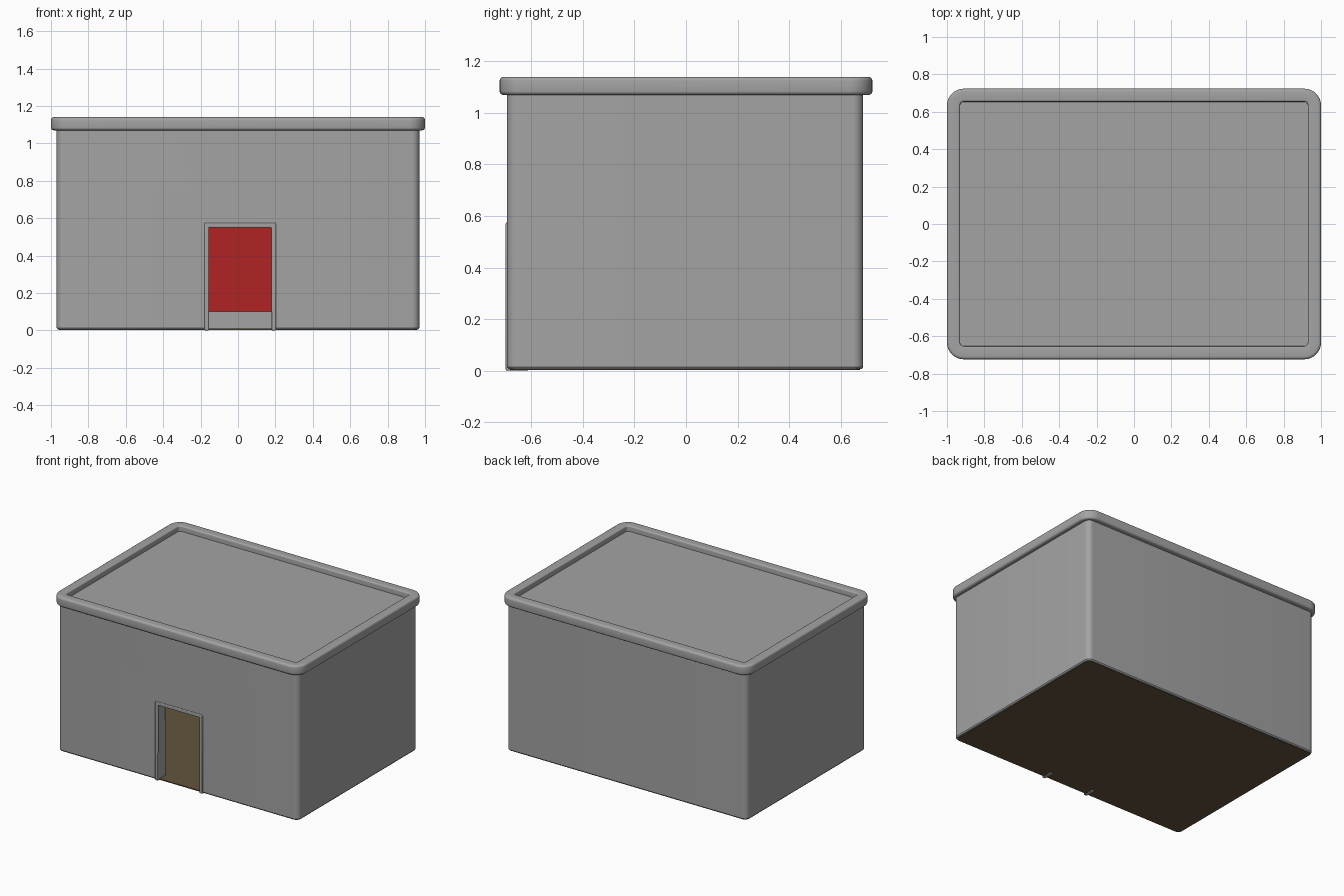
import bpy
import bmesh
from math import sin, cos, pi, radians

default = bpy.data.objects.get("Cube")
if default:
    bpy.data.objects.remove(default, do_unlink=True)


def material(name, rgb):
    m = bpy.data.materials.new(name)
    m.use_nodes = True
    m.diffuse_color = (*rgb, 1)
    bsdf = m.node_tree.nodes["Principled BSDF"]
    bsdf.inputs["Base Color"].default_value = (*rgb, 1)
    bsdf.inputs["Roughness"].default_value = 0.8
    return m


GREY = material("grey plaster", (0.37, 0.37, 0.37))
RED = material("red interior paint", (0.44, 0.017, 0.017))
BROWN = material("brown floor", (0.125, 0.086, 0.046))


def finish(name, bm, mats):
    bmesh.ops.recalc_face_normals(bm, faces=bm.faces)
    mesh = bpy.data.meshes.new(name)
    bm.to_mesh(mesh)
    bm.free()
    for m in mats:
        mesh.materials.append(m)
    obj = bpy.data.objects.new(name, mesh)
    bpy.context.collection.objects.link(obj)
    return obj


def activate(obj):
    bpy.ops.object.select_all(action='DESELECT')
    obj.select_set(True)
    bpy.context.view_layer.objects.active = obj


def smooth(obj):
    activate(obj)
    bpy.ops.object.shade_smooth_by_angle(angle=radians(35))


def arc(inset, z, r, start, end, steps=4):
    """Rounded edge of a profile, as (inset, z) points."""
    angles = [radians(start + (end - start) * i / steps) for i in range(steps + 1)]
    return [(inset - r * cos(a), z + r * sin(a)) for a in angles]


def sweep(name, half, radius, cy, profile, mats, closed=False, bands=None):
    """Sweep (inset, z) points around a rounded rectangle."""
    bm = bmesh.new()
    loops = []
    steps = 8
    for inset, z in profile:
        a, b = half[0] - inset, half[1] - inset
        r = max(radius - inset, 0.004)
        loop = []
        for quarter, (sx, sy) in enumerate([(1, 1), (-1, 1), (-1, -1), (1, -1)]):
            for i in range(steps + 1):
                t = pi / 2 * (quarter + i / steps)
                loop.append(bm.verts.new((sx * (a - r) + r * cos(t),
                                          cy + sy * (b - r) + r * sin(t), z)))
        loops.append(loop)
    pairs = list(zip(loops, loops[1:]))
    if closed:
        pairs.append((loops[-1], loops[0]))
    else:
        bm.faces.new(loops[0])
        bm.faces.new(loops[-1])
    n = len(loops[0])
    for band, (low, high) in enumerate(pairs):
        for i in range(n):
            j = (i + 1) % n
            f = bm.faces.new((low[i], low[j], high[j], high[i]))
            f.material_index = (bands or {}).get(band, 0)
    return finish(name, bm, mats)


def extrude_xz(name, points, y0, y1):
    """Extrude an outline in the front plane from y0 to y1."""
    bm = bmesh.new()
    face = bm.faces.new([bm.verts.new((x, y0, z)) for x, z in points])
    out = bmesh.ops.extrude_face_region(bm, geom=[face])
    verts = [g for g in out["geom"] if isinstance(g, bmesh.types.BMVert)]
    bmesh.ops.translate(bm, verts=verts, vec=(0, y1 - y0, 0))
    return finish(name, bm, [GREY])


HALF, CORNER, CY, THICK = (0.97, 0.6915), 0.04, -0.0035, 0.07
LEFT, RIGHT, HEAD, TRIM = -0.155, 0.178, 0.55, 0.025

# Walls: grey outside, red inside
walls = sweep("walls", HALF, CORNER, CY,
              [(0.006, 0.006), (0, 0.014), (0, 1.075),
               (THICK, 1.075), (THICK, 0.006)],
              [GREY, RED], closed=True, bands={3: 1})

# Skirting board inside the room
skirting = sweep("skirting_board", HALF, CORNER, CY,
                 [(THICK - 0.01, 0.008), (THICK - 0.01, 0.1),
                  (THICK + 0.01, 0.1), (THICK + 0.01, 0.008)],
                 [GREY], closed=True)

# Doorway opening
g = 0.01
cutter = extrude_xz("doorway_cutter",
                    [(LEFT - g, -0.1), (RIGHT + g, -0.1),
                     (RIGHT + g, HEAD + g), (LEFT - g, HEAD + g)], -0.9, -0.5)
cutter.hide_render = True
for obj in (walls, skirting):
    cut = obj.modifiers.new("doorway", 'BOOLEAN')
    cut.operation = 'DIFFERENCE'
    cut.solver = 'EXACT'
    cut.object = cutter
    activate(obj)
    bpy.ops.object.modifier_apply(modifier=cut.name)
    smooth(obj)
bpy.data.objects.remove(cutter, do_unlink=True)

# Door frame lining the opening
frame = extrude_xz("door_frame",
                   [(LEFT - TRIM, 0), (LEFT, 0), (LEFT, HEAD), (RIGHT, HEAD),
                    (RIGHT, 0), (RIGHT + TRIM, 0),
                    (RIGHT + TRIM, HEAD + TRIM), (LEFT - TRIM, HEAD + TRIM)],
                   -0.7, -0.612)
bevel = frame.modifiers.new("soft edges", 'BEVEL')
bevel.width = 0.005
bevel.segments = 2
smooth(frame)

# Floor slab
floor = sweep("floor", HALF, CORNER, CY, [(0.012, 0.003), (0.012, 0.01)], [BROWN])

# Roof slab with raised, rounded rim around a recessed top
r = 0.015
profile = [(0.06, 1.07)]
profile += arc(r, 1.07 + r, r, -90, 0)
profile += arc(r, 1.14 - r, r, 0, 90)
profile += arc(0.06, 1.13, 0.01, 90, 180)
profile += [(0.07, 1.1)]
roof = sweep("roof", (1.0, 0.7235), 0.09, 0.0, profile, [GREY])
smooth(roof)
